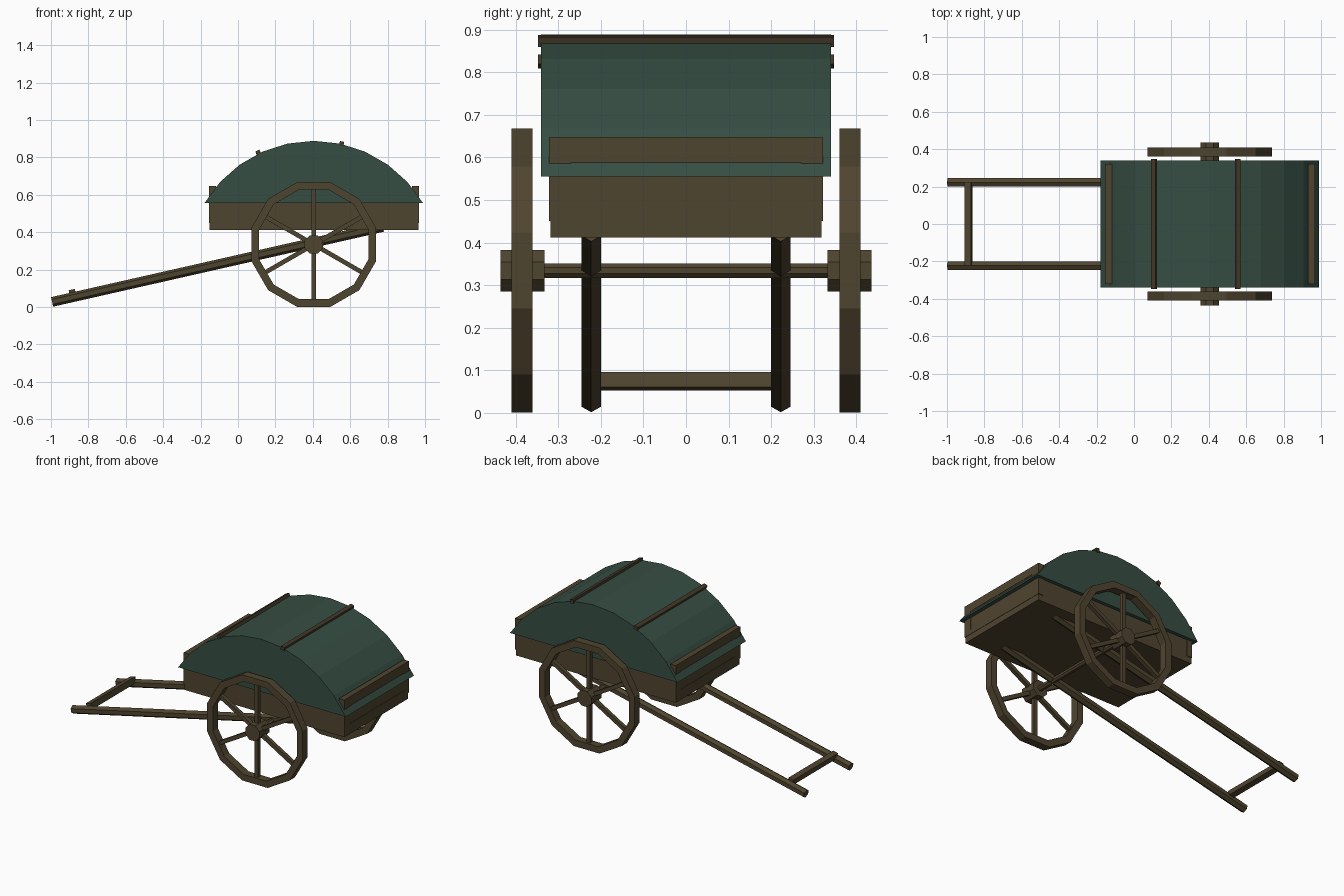
import bpy, bmesh, math
from mathutils import Vector, Matrix

if "Cube" in bpy.data.objects:
    bpy.data.objects.remove(bpy.data.objects["Cube"])


def material(name, rgb):
    m = bpy.data.materials.new(name)
    m.diffuse_color = (*rgb, 1)
    m.use_nodes = True
    m.node_tree.nodes["Principled BSDF"].inputs["Base Color"].default_value = m.diffuse_color
    return m


WOOD = material("brown wood", (0.078, 0.058, 0.028))
DARK = material("dark wood", (0.056, 0.039, 0.021))
CLOTH = material("green canvas", (0.037, 0.075, 0.056))
CX, CZ = 0.405, 0.334  # axle centre


def finish(name, bm, mat):
    bmesh.ops.recalc_face_normals(bm, faces=bm.faces)
    me = bpy.data.meshes.new(name)
    bm.to_mesh(me)
    bm.free()
    me.materials.append(mat)
    ob = bpy.data.objects.new(name, me)
    bpy.context.collection.objects.link(ob)
    return ob


def box(name, lo, hi, mat=WOOD, tilt=0):
    lo, hi = Vector(lo), Vector(hi)
    bm = bmesh.new()
    m = Matrix.Translation((lo + hi) / 2) @ Matrix.Rotation(tilt, 4, 'Y') @ Matrix.Diagonal((*(hi - lo), 1))
    bmesh.ops.create_cube(bm, size=1, matrix=m)
    return finish(name, bm, mat)


def extrude_xz(name, pts, y0, y1, mat):
    """Extrude an XZ outline along y."""
    bm = bmesh.new()
    f = bm.faces.new([bm.verts.new((x, y0, z)) for x, z in pts])
    ext = bmesh.ops.extrude_face_region(bm, geom=[f])["geom"]
    bmesh.ops.translate(bm, vec=(0, y1 - y0, 0), verts=[v for v in ext if isinstance(v, bmesh.types.BMVert)])
    return finish(name, bm, mat)


def polygon(n, r):
    return [(CX + r * math.cos((i + .5) * math.tau / n), CZ + r * math.sin((i + .5) * math.tau / n))
            for i in range(n)]


# Tray
box("tray", (-0.152, -0.318, 0.412), (0.965, 0.318, 0.60))

# Framed end boards
for end, x0, x1 in (("front", -0.154, -0.118), ("rear", 0.931, 0.967)):
    box(end + "_top_rail", (x0, -0.27, 0.597), (x1, 0.27, 0.648))
    box(end + "_bottom_rail", (x0, -0.27, 0.45), (x1, 0.27, 0.478))
    for s in (-1, 1):
        a, b = sorted((0.27 * s, 0.322 * s))
        box(end + "_post", (x0, a, 0.45), (x1, b, 0.648))

# Arched canvas cover
R, HALF, ZC = 0.680, math.radians(59.3), 0.208
arc = [(CX + R * math.sin(HALF * i / 5), ZC + R * math.cos(HALF * i / 5)) for i in range(-5, 6)]
extrude_xz("canvas_cover", arc, -0.34, 0.34, CLOTH)

# Battens over the cover
for x, z, deg in ((0.108, 0.825, -25), (0.554, 0.873, 13)):
    box("cover_batten", (x - .012, -0.347, z - .012), (x + .012, 0.347, z + .012), DARK, math.radians(deg))

# Wheels: rim, hub, six spokes
for s in (-1, 1):
    bm = bmesh.new()
    rings = [[bm.verts.new((x, y * s, z)) for x, z in polygon(12, r)]
             for r, y in ((0.345, 0.36), (0.345, 0.41), (0.303, 0.41), (0.303, 0.36))]
    for k in range(4):
        a, b = rings[k], rings[(k + 1) % 4]
        for i in range(12):
            j = (i + 1) % 12
            bm.faces.new((a[i], a[j], b[j], b[i]))
    finish("wheel_rim", bm, WOOD)
    extrude_xz("wheel_hub", polygon(8, 0.053), 0.332 * s, 0.435 * s, WOOD)
    bm = bmesh.new()
    for i in range(6):
        m = (Matrix.Translation((CX, 0.385 * s, CZ)) @ Matrix.Rotation(i * math.pi / 3, 4, 'Y')
             @ Matrix.Translation((0, 0, 0.17)) @ Matrix.Diagonal((0.024, 0.024, 0.28, 1)))
        bmesh.ops.create_cube(bm, size=1, matrix=m)
    finish("wheel_spokes", bm, WOOD)

# Axle
extrude_xz("axle", polygon(8, 0.0185), -0.34, 0.34, WOOD)

# Hexagonal pull shafts
a, b = Vector((-0.994, 0, 0.027)), Vector((0.775, 0, 0.428))
for s in (-1, 1):
    bm = bmesh.new()
    d = b - a
    m = (Matrix.Translation((a + b) / 2 + Vector((0, 0.2225 * s, 0)))
         @ Matrix.Rotation(math.atan2(d.x, d.z), 4, 'Y'))
    bmesh.ops.create_cone(bm, cap_ends=True, segments=6, radius1=0.026, radius2=0.026, depth=d.length,
                          matrix=m @ Matrix.Rotation(math.pi / 2, 4, 'Z') @ Matrix.Rotation(math.pi / 2, 4, 'Z'))
    # points of the hexagon face up and down
    ys = max(abs(v.co.y - 0.2225 * s) for v in bm.verts)
    if ys > 0.024:
        bmesh.ops.rotate(bm, cent=a + Vector((0, 0.2225 * s, 0)), verts=bm.verts,
                         matrix=Matrix.Rotation(math.pi / 6, 3, d.normalized()))
    finish("pull_shaft", bm, WOOD)

# Handle crossbar
box("handle_bar", (-0.902, -0.222, 0.056), (-0.868, 0.222, 0.093), WOOD, math.radians(-12.8))
